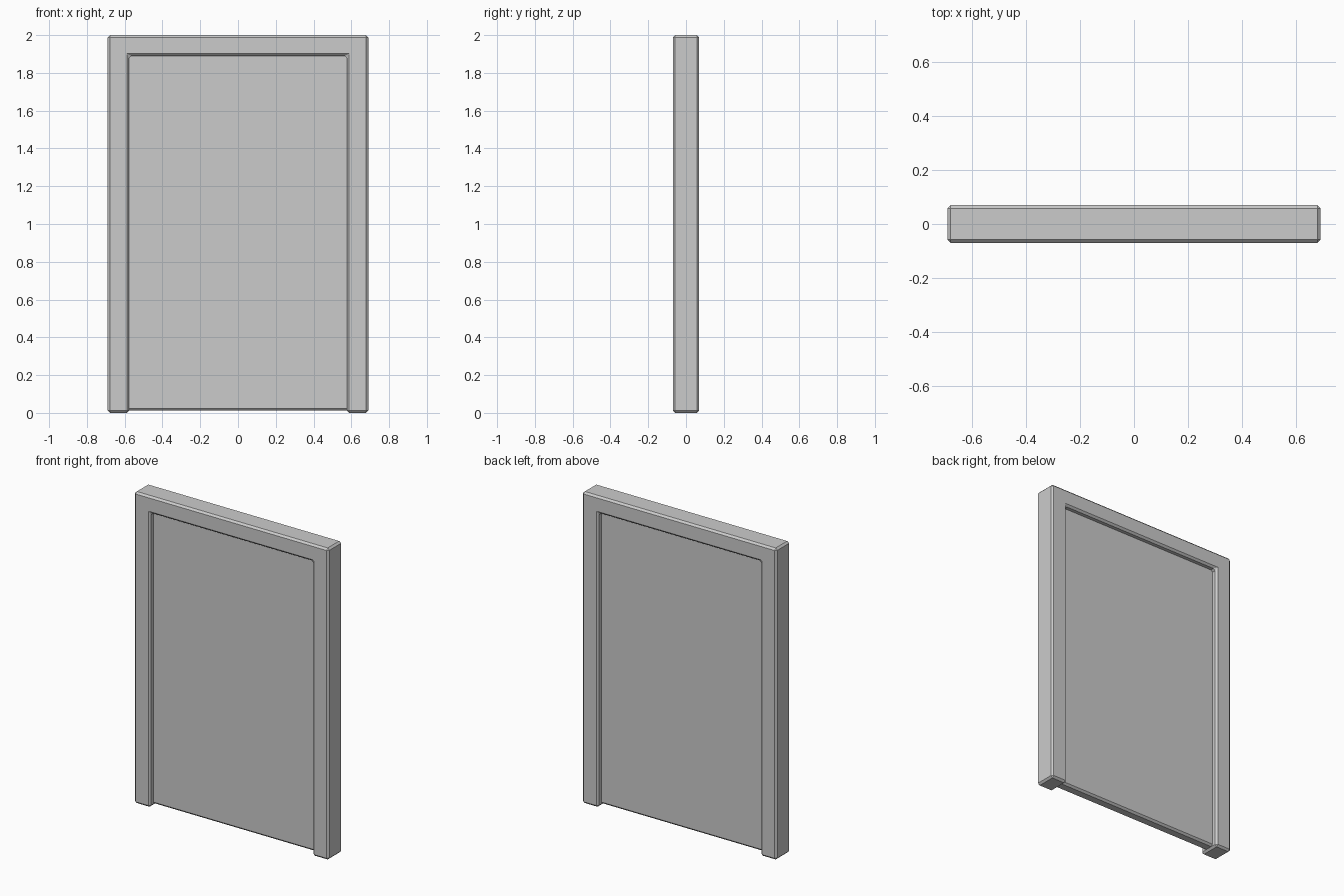
import bpy
import bmesh

cube = bpy.data.objects.get("Cube")
if cube:
    bpy.data.objects.remove(cube, do_unlink=True)

grey = bpy.data.materials.new("plain grey")
grey.use_nodes = True
colour = (0.6, 0.6, 0.6, 1.0)
grey.diffuse_color = colour
grey.node_tree.nodes["Principled BSDF"].inputs["Base Color"].default_value = colour

BEVEL = 0.012


def extruded(name, outline, half_depth):
    """Extrude an x-z outline along y and chamfer every edge."""
    bm = bmesh.new()
    face = bm.faces.new([bm.verts.new((x, -half_depth, z)) for x, z in outline])
    moved = bmesh.ops.extrude_face_region(bm, geom=[face])["geom"]
    verts = [v for v in moved if isinstance(v, bmesh.types.BMVert)]
    bmesh.ops.translate(bm, verts=verts, vec=(0, 2 * half_depth, 0))
    bmesh.ops.recalc_face_normals(bm, faces=bm.faces)
    mesh = bpy.data.meshes.new(name)
    bm.to_mesh(mesh)
    bm.free()
    mesh.materials.append(grey)
    obj = bpy.data.objects.new(name, mesh)
    bpy.context.collection.objects.link(obj)
    bevel = obj.modifiers.new("chamfer", 'BEVEL')
    bevel.width = BEVEL
    bevel.segments = 1
    bevel.limit_method = 'ANGLE'
    return obj


# Surround: two jambs joined by a head
right_side = [(-0.69, 2.0), (-0.69, 0.0), (-0.576, 0.0), (-0.576, 1.89)]
left_side = [(-x, z) for x, z in reversed(right_side)]
extruded("door_frame", right_side + left_side, 0.07)

# Door slab, its edges tucked into the frame and its foot just off the floor
extruded("door_panel", [(-0.6, 0.012), (0.6, 0.012), (0.6, 1.92), (-0.6, 1.92)], 0.035)
